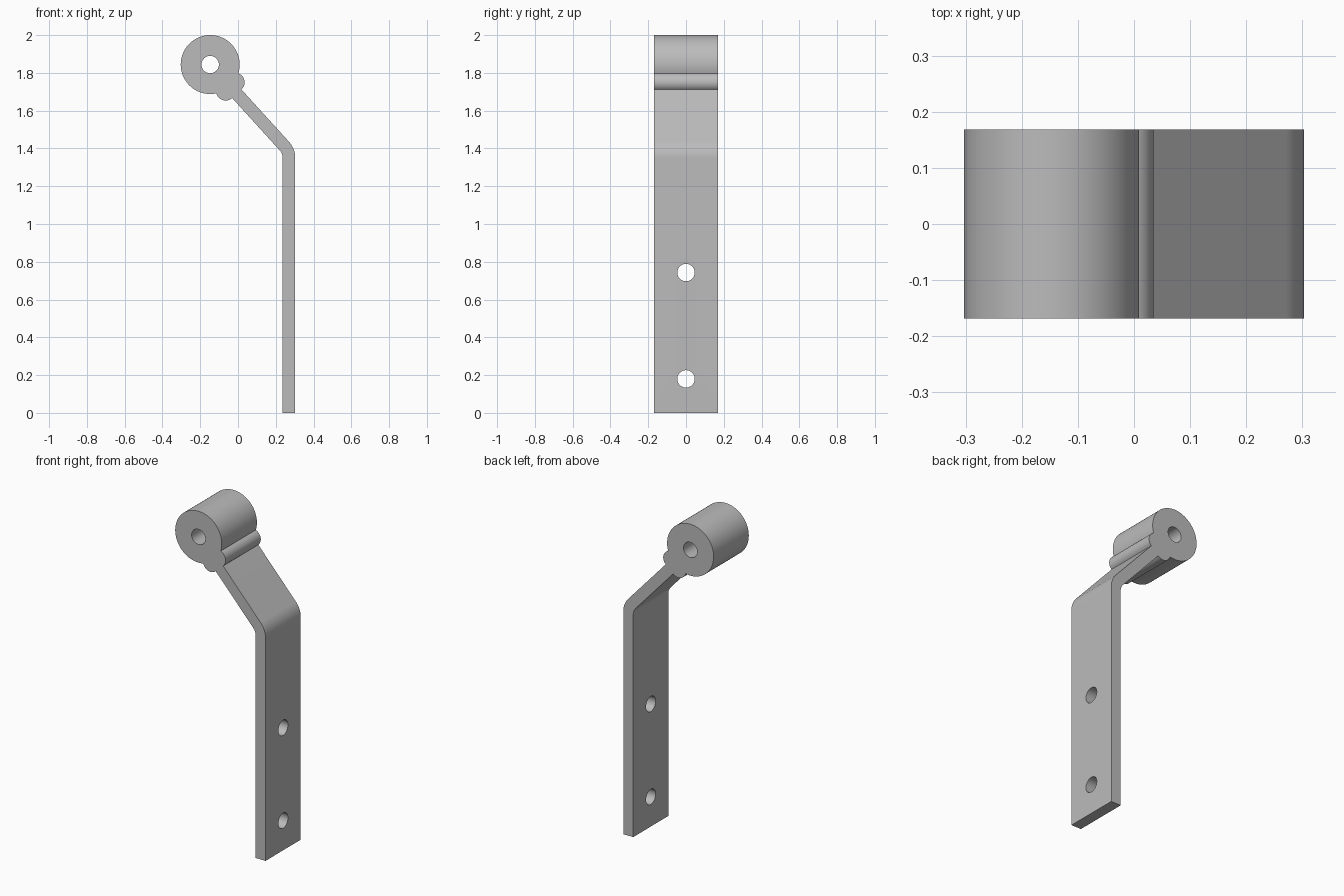
import bpy
import bmesh
from math import radians, sin, cos, atan2, acos, hypot, pi
from mathutils import Vector, Matrix

if "Cube" in bpy.data.objects:
    bpy.data.objects.remove(bpy.data.objects["Cube"])

WIDTH = 0.337                     # depth along y
HALF_T = 0.0335                   # half the strap thickness
BARREL_R, BEAD_R, HOLE_R = 0.156, 0.051, 0.046
BEND = radians(42.3)
BEND_MID_R = 0.0935
BEND_CENTRE = Vector((0.176, 1.35))
SLOPE_LENGTH = 0.583              # bend to barrel centre

steel = bpy.data.materials.new("steel_grey")
steel.use_nodes = True
grey = (0.5, 0.5, 0.5, 1)
steel.diffuse_color = grey
steel.node_tree.nodes["Principled BSDF"].inputs["Base Color"].default_value = grey


def arc(centre, radius, start, end, steps):
    """Points on an arc in the x-z plane."""
    return [Vector((centre[0] + radius * cos(start + (end - start) * i / steps),
                    centre[1] + radius * sin(start + (end - start) * i / steps)))
            for i in range(steps + 1)]


def add_cutter(name, location, axis, length):
    """Hidden round cutter for a drilled hole."""
    bm = bmesh.new()
    bmesh.ops.create_cone(bm, cap_ends=True, segments=48, radius1=HOLE_R,
                          radius2=HOLE_R, depth=length,
                          matrix=Matrix.Translation(location)
                          @ Matrix.Rotation(pi / 2, 4, axis))
    mesh = bpy.data.meshes.new(name)
    bm.to_mesh(mesh)
    bm.free()
    mesh.materials.append(steel)
    obj = bpy.data.objects.new(name, mesh)
    obj.hide_render = True
    bpy.context.collection.objects.link(obj)
    return obj


# Directions along and across the sloped strap
along = Vector((sin(BEND), -cos(BEND)))
across = Vector((cos(BEND), sin(BEND)))
barrel = BEND_CENTRE + across * BEND_MID_R - along * SLOPE_LENGTH

# Upper half of the head: weld bead, then barrel, in the strap's own frame
bead = Vector((0.158, HALF_T))
dist = bead.length
meet = atan2(bead.y, bead.x) + acos(
    (dist ** 2 + BARREL_R ** 2 - BEAD_R ** 2) / (2 * dist * BARREL_R))
corner = Vector((cos(meet), sin(meet))) * BARREL_R
bead_end = atan2(corner.y - bead.y, corner.x - bead.x)
half = arc(bead, BEAD_R, 0, bead_end, 16)[:-1] + arc((0, 0), BARREL_R, meet, pi, 48)
head = half + [Vector((p.x, -p.y)) for p in reversed(half[:-1])]
head = [barrel + along * p.x + across * p.y for p in head]

# Full side outline: strap foot, outer bend, head, inner bend
inner_r, outer_r = BEND_MID_R - HALF_T, BEND_MID_R + HALF_T
outline = [Vector((BEND_CENTRE.x + inner_r, 0)), Vector((BEND_CENTRE.x + outer_r, 0))]
outline += arc(BEND_CENTRE, outer_r, 0, BEND, 12)
outline += head
outline += arc(BEND_CENTRE, inner_r, BEND, 0, 12)

bm = bmesh.new()
side = bm.faces.new([bm.verts.new((p.x, -WIDTH / 2, p.y)) for p in outline])
result = bmesh.ops.extrude_face_region(bm, geom=[side])
bmesh.ops.translate(bm, vec=(0, WIDTH, 0),
                    verts=[v for v in result["geom"] if isinstance(v, bmesh.types.BMVert)])
bmesh.ops.recalc_face_normals(bm, faces=bm.faces)
mesh = bpy.data.meshes.new("hinge_strap")
bm.to_mesh(mesh)
bm.free()
mesh.materials.append(steel)
strap = bpy.data.objects.new("hinge_strap", mesh)
bpy.context.collection.objects.link(strap)

# Pin bore through the barrel and two screw holes through the strap
strap_x = BEND_CENTRE.x + BEND_MID_R
cutters = [add_cutter("pin_bore_cutter", (barrel.x, 0, barrel.y), "X", 1)]
for label, z in (("lower", 0.18), ("upper", 0.743)):
    cutters.append(add_cutter(label + "_screw_cutter", (strap_x, 0, z), "Y", 0.3))
for cutter in cutters:
    mod = strap.modifiers.new(cutter.name, "BOOLEAN")
    mod.operation = "DIFFERENCE"
    mod.solver = "EXACT"
    mod.object = cutter

# Bake the holes and drop the cutters
bpy.context.view_layer.update()
baked = bpy.data.meshes.new_from_object(
    strap.evaluated_get(bpy.context.evaluated_depsgraph_get()))
strap.modifiers.clear()
strap.data = baked
baked.name = "hinge_strap"
for cutter in cutters:
    bpy.data.objects.remove(cutter)

bpy.ops.object.select_all(action="DESELECT")
strap.select_set(True)
bpy.context.view_layer.objects.active = strap
bpy.ops.object.shade_smooth_by_angle(angle=radians(30))
